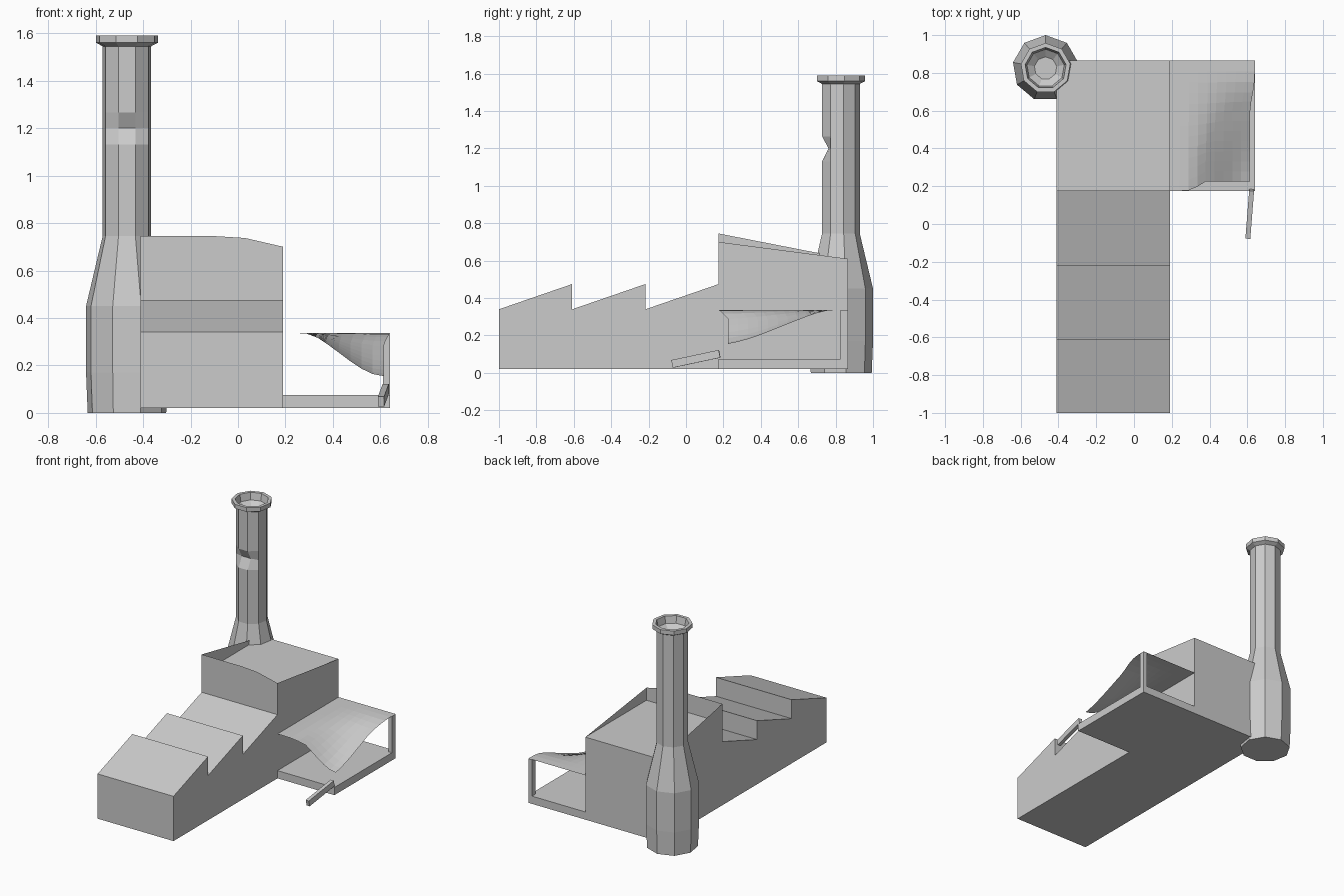
import bpy, bmesh, math
from mathutils import Vector, Matrix

old = bpy.data.objects.get("Cube")
if old:
    bpy.data.objects.remove(old, do_unlink=True)

GREY = (0.6, 0.6, 0.6, 1)
mat = bpy.data.materials.new("plain grey")
mat.use_nodes = True
mat.diffuse_color = GREY
mat.node_tree.nodes["Principled BSDF"].inputs["Base Color"].default_value = GREY


def finish(name, bm, recalc=True):
    if recalc:
        bmesh.ops.recalc_face_normals(bm, faces=bm.faces[:])
    mesh = bpy.data.meshes.new(name)
    bm.to_mesh(mesh)
    bm.free()
    mesh.materials.append(mat)
    obj = bpy.data.objects.new(name, mesh)
    bpy.context.collection.objects.link(obj)
    return obj


def box(name, lo, hi):
    lo, hi = Vector(lo), Vector(hi)
    bm = bmesh.new()
    size = Matrix.Diagonal((*(hi - lo), 1))
    bmesh.ops.create_cube(bm, size=1, matrix=Matrix.Translation((lo + hi) / 2) @ size)
    return finish(name, bm)


LEFT, RIGHT = -0.41, 0.19       # hall side walls
STEP, BACK = 0.175, 0.865       # tall block front and back
BASE, ROOF = 0.02, 0.61

# Factory hall: sawtooth profile pushed across x
profile = [(BACK, ROOF), (BACK, BASE), (-1, BASE)]
tooth = (STEP + 1) / 3
for i in range(3):
    y = -1 + i * tooth
    profile += [(y, 0.34), (y + tooth, 0.475)]
profile.append((STEP, ROOF))
bm = bmesh.new()
face = bm.faces.new([bm.verts.new((LEFT, y, z)) for y, z in profile])
sweep = bmesh.ops.extrude_face_region(bm, geom=[face], use_keep_orig=True)
moved = [v for v in sweep["geom"] if isinstance(v, bmesh.types.BMVert)]
bmesh.ops.translate(bm, verts=moved, vec=(RIGHT - LEFT, 0, 0))
finish("factory_hall", bm)

# Thin parapet standing above the flat roof on three sides
bm = bmesh.new()
crest = [(LEFT, 0.745), (-0.1, 0.745), (0.03, 0.737), (RIGHT, 0.70)]
sheets = [
    [(LEFT, STEP, ROOF), (RIGHT, STEP, ROOF)] + [(x, STEP, z) for x, z in reversed(crest)],
    [(LEFT, BACK, ROOF), (LEFT, STEP, ROOF), (LEFT, STEP, crest[0][1])],
    [(RIGHT, STEP, ROOF), (RIGHT, BACK, ROOF), (RIGHT, STEP, crest[-1][1])],
]
for sheet in sheets:
    bm.faces.new([bm.verts.new(p) for p in sheet])
finish("roof_parapet", bm, recalc=False)

# Loading dock and its corner post
EDGE, EAVE = 0.64, 0.337
box("loading_dock", (RIGHT, STEP, BASE), (EDGE, BACK, 0.075))
box("canopy_post", (0.612, 0.825, 0.075), (EDGE, BACK, EAVE - 0.002))

# Sagging canopy sheet, lowest at its free corner
bm = bmesh.new()
nx, ny = 9, 12
rows = []
for j in range(ny + 1):
    row = []
    for i in range(nx + 1):
        x = RIGHT + (EDGE - RIGHT) * i / nx
        y = STEP + (BACK - STEP) * j / ny
        u = min(max((x - 0.26) / (EDGE - 0.26), 0), 1)
        v = min(max((0.78 - y) / (0.78 - STEP), 0), 1)
        sag = u * u * (3 - 2 * u) * (0.5 * v + 0.5 * v * v * (3 - 2 * v))
        pull = min(1, sag * 4)
        x -= 0.025 * pull * i / nx
        y += 0.05 * pull * (1 - j / ny)
        row.append(bm.verts.new((x, y, EAVE - 0.182 * sag)))
    rows.append(row)
for a, b in zip(rows, rows[1:]):
    for i in range(nx):
        bm.faces.new((a[i], a[i + 1], b[i + 1], b[i]))
finish("sagging_canopy", bm, recalc=False)

# Plank leaning on the dock edge
plank = box("leaning_plank", (-0.013, -0.13, -0.021), (0.013, 0.13, 0.021))
plank.location = (0.613, 0.053, 0.075)
plank.rotation_euler = (math.radians(12), 0, math.radians(-4.5))

# Nine-sided chimney with a flared rim and a dent on its front
rings = [(0.168, 0), (0.175, 0.17), (0.175, 0.45), (0.104, 0.745), (0.104, 1.13),
         (0.104, 1.2), (0.104, 1.265), (0.104, 1.545), (0.133, 1.56), (0.133, 1.59),
         (0.11, 1.59), (0.1, 1.54), (0.06, 1.51)]
SIDES = 9
bm = bmesh.new()
loops = []
for r, z in rings:
    loop = []
    for k in range(SIDES):
        a = math.pi / 2 + k * math.tau / SIDES
        dent = 0.035 if z == 1.2 and k in (4, 5) else 0
        loop.append(bm.verts.new((-0.468 + r * math.cos(a), 0.825 + r * math.sin(a) + dent, z)))
    loops.append(loop)
for a, b in zip(loops, loops[1:]):
    for k in range(SIDES):
        n = (k + 1) % SIDES
        bm.faces.new((a[k], a[n], b[n], b[k]))
bm.faces.new(loops[0][::-1])
bm.faces.new(loops[-1])
finish("chimney", bm)
